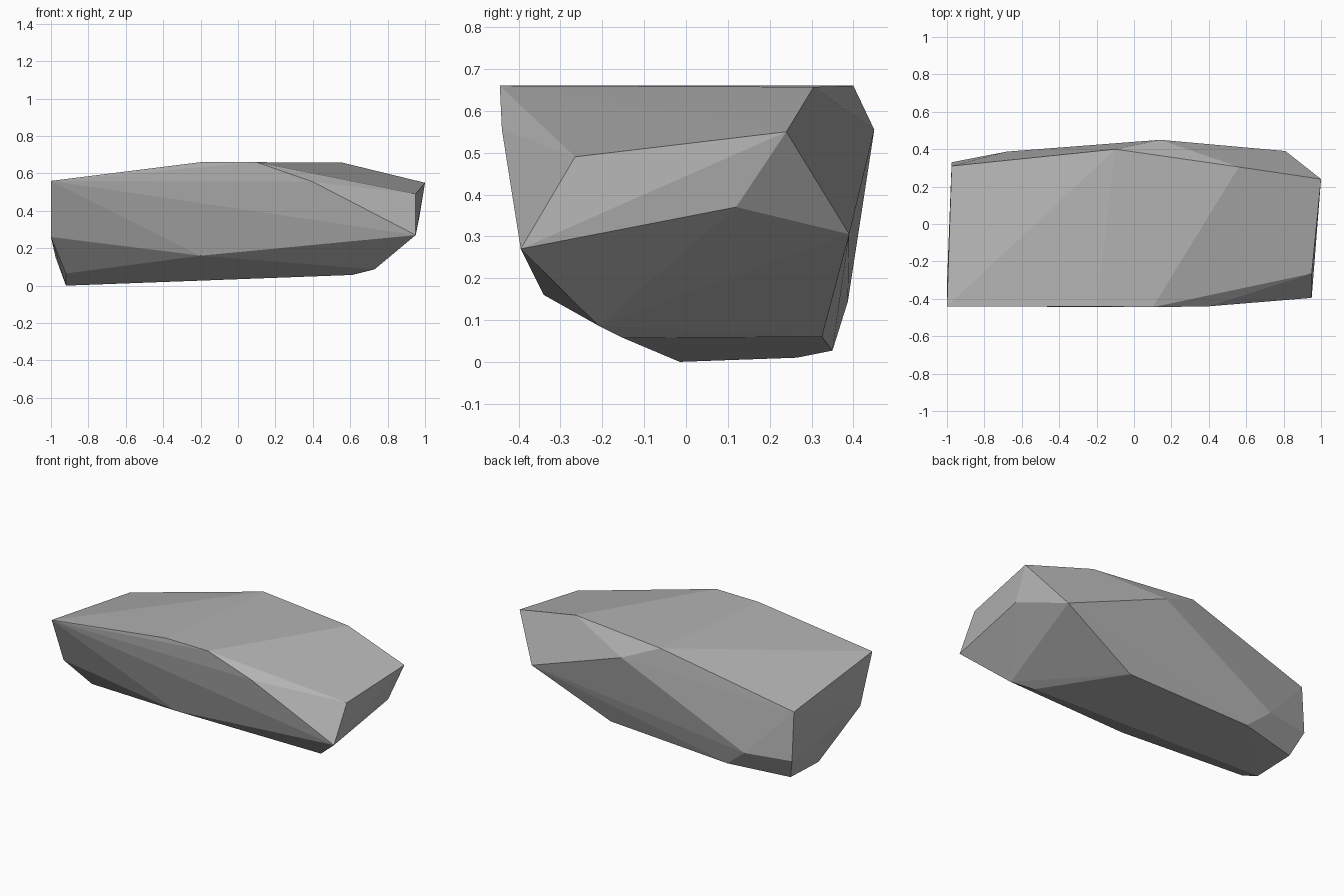
import bpy
import bmesh
from mathutils import Vector

# Remove the default cube
default_cube = bpy.data.objects.get("Cube")
if default_cube:
    bpy.data.objects.remove(default_cube, do_unlink=True)


def make_material(name, value):
    """Plain grey material, same in viewport and render."""
    material = bpy.data.materials.new(name)
    material.use_nodes = True
    colour = (value, value, value, 1.0)
    material.diffuse_color = colour
    shader = material.node_tree.nodes["Principled BSDF"]
    shader.inputs["Base Color"].default_value = colour
    shader.inputs["Roughness"].default_value = 0.9
    return material


def make_faceted_boulder(name, corner_groups, material):
    """Wrap a convex, flat-faced skin around the chiselled corners."""
    mesh = bpy.data.meshes.new(name)
    boulder = bpy.data.objects.new(name, mesh)
    bpy.context.collection.objects.link(boulder)

    bm = bmesh.new()
    for corners in corner_groups:
        for corner in corners:
            bm.verts.new(Vector(corner) / 100)
    hull = bmesh.ops.convex_hull(bm, input=bm.verts[:])
    unused = {item for key in ("geom_interior", "geom_unused")
              for item in hull[key] if isinstance(item, bmesh.types.BMVert)}
    bmesh.ops.delete(bm, geom=list(unused), context="VERTS")
    bmesh.ops.recalc_face_normals(bm, faces=bm.faces[:])

    for face in bm.faces:
        face.smooth = False
    bm.to_mesh(mesh)
    bm.free()
    mesh.materials.append(material)
    return boulder


# Flat crown of the rock
crown = [(-20, -44, 66), (10, -44.5, 66), (56, 30.5, 65.7), (-10, 40, 66)]

# Sloping shoulder below the crown
shoulder = [(-100, -44, 56), (40, -44, 55.5), (95, -26.5, 49),
            (100, 24, 55), (14, 45, 55.5), (-97.5, 31, 45.5)]

# Widest belt around the sides
belt = [(-100, -32, 26), (-20, -34, 16), (95, -39.5, 27), (97, 12, 37),
        (81, 39, 30.5), (-68, 38.7, 14.5), (-97.5, 33, 15)]

# Tapered underside, leaning down towards one end
underside = [(-92, -15, 6.5), (73, -21, 8.7), (61, -15, 5.7), (30, 32.5, 6),
             (-53.5, 35, 2.7), (-92, 26.5, 1), (-92, -1.5, 0)]

stone_grey = make_material("stone grey", 0.45)
make_faceted_boulder("boulder", [crown, shoulder, belt, underside], stone_grey)
